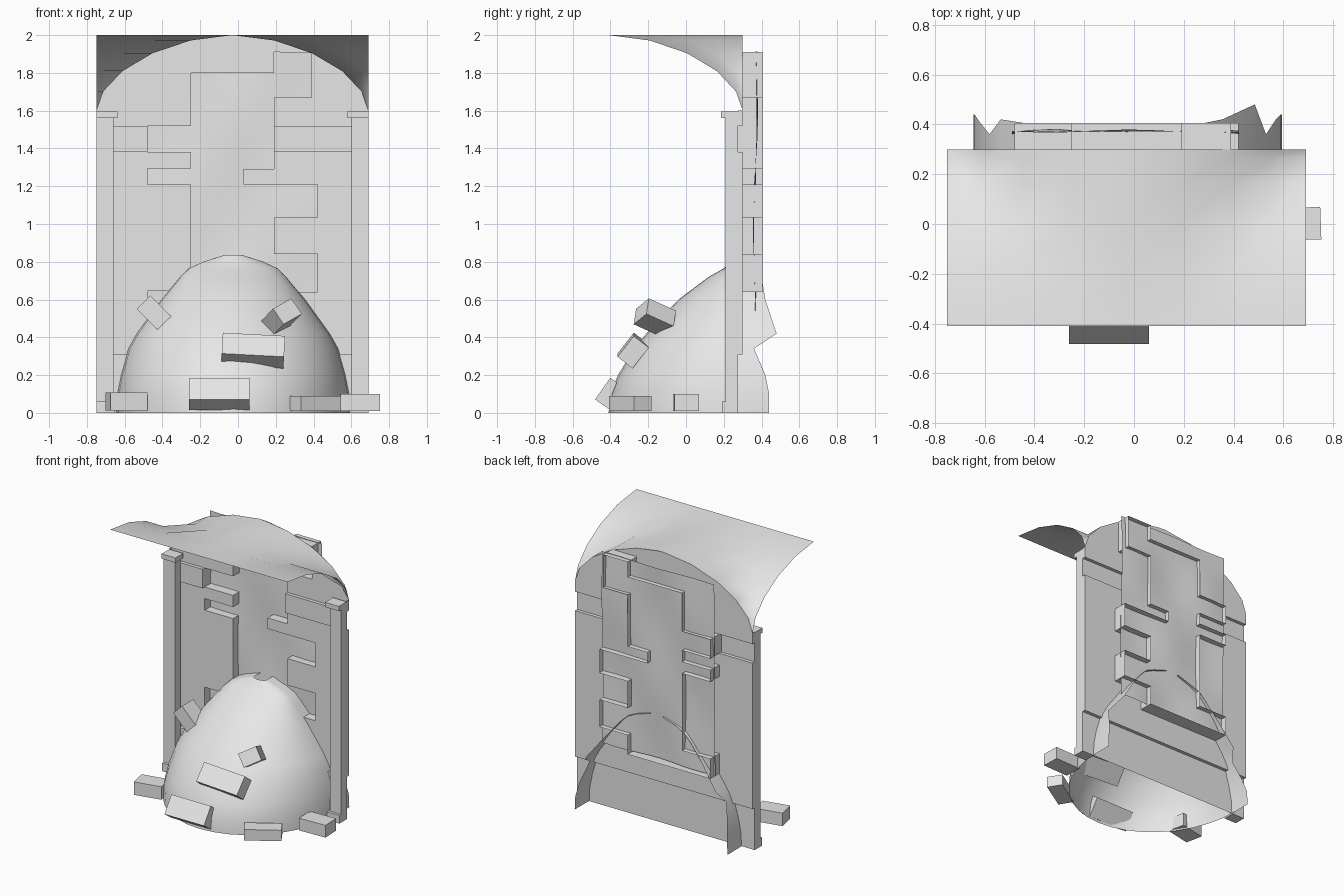
import bpy, bmesh, math
from mathutils import Matrix, Euler

if "Cube" in bpy.data.objects:
    bpy.data.objects.remove(bpy.data.objects["Cube"], do_unlink=True)

stone = bpy.data.materials.new("pale_stone")
stone.use_nodes = True
stone.diffuse_color = (0.8, 0.8, 0.8, 1)
stone.node_tree.nodes["Principled BSDF"].inputs["Base Color"].default_value = (0.8, 0.8, 0.8, 1)

CX, HALF = -0.03, 0.72      # middle and half width of the alcove
SPRING, TOP = 1.6, 2.0      # heights of the arch
FRONT, BACK = -0.41, 0.3    # depth of the vault
INSET = 0.275               # plane of the recessed wall bands
RIM = 0.405                 # rear edge of the opening's rim


def finish(name, bm, smooth=False):
    bmesh.ops.remove_doubles(bm, verts=bm.verts, dist=0.0005)
    mesh = bpy.data.meshes.new(name)
    bm.to_mesh(mesh)
    bm.free()
    mesh.materials.append(stone)
    ob = bpy.data.objects.new(name, mesh)
    bpy.context.collection.objects.link(ob)
    if smooth:
        for o in bpy.context.selected_objects:
            o.select_set(False)
        ob.select_set(True)
        bpy.context.view_layer.objects.active = ob
        bpy.ops.object.shade_smooth_by_angle(angle=math.radians(60))
    return ob


def face(bm, *points):
    return bm.faces.new([bm.verts.new(p) for p in points])


def sheet(name, rows):
    """Smooth open surface through rows of points."""
    bm = bmesh.new()
    grid = [[bm.verts.new(p) for p in row] for row in rows]
    for low, high in zip(grid, grid[1:]):
        for i in range(len(low) - 1):
            bm.faces.new((low[i], low[i + 1], high[i + 1], high[i]))
    return finish(name, bm, True)


def box(name, centre, size, turn=(0, 0, 0)):
    bm = bmesh.new()
    spin = Euler([math.radians(a) for a in turn]).to_matrix().to_4x4()
    bmesh.ops.create_cube(bm, size=1, matrix=Matrix.Translation(centre) @ spin @ Matrix.Diagonal((*size, 1)))
    return finish(name, bm)


def drop(u):
    """Fall of the vault's curve, from its crown (0) to its springing (1)."""
    power = 1.78
    return (TOP - SPRING) * (1 - max(0, 1 - min(1, abs(u)) ** power) ** (1 / power))


def arch(x):
    return TOP - drop((x - CX) / HALF)


# Groined canopy: an arch on the wall meets a quarter curve from the front edge
STEPS = 5
arch_xs = [CX - HALF * math.cos(math.pi / 2 * i / STEPS) for i in range(2 * STEPS + 1)]
rows = []
for j in range(STEPS + 1):
    u = math.sin(math.pi / 2 * j / STEPS)
    rows.append([(x, FRONT + (BACK - FRONT) * u, max(arch(x), TOP - drop(u))) for x in arch_xs])
sheet("vault_canopy", rows)

# Wall with a broken, stepped opening: x0, x1, z0, z1 of each gap
gaps = [(-0.25, 0.03, 0.5, 1.8), (0.03, 0.19, 0.5, 1.21), (0.03, 0.19, 1.29, 1.8),
        (0.19, 0.39, 1.67, 1.91), (0.19, 0.42, 1.035, 1.21), (0.19, 0.42, 0.64, 0.84),
        (-0.48, -0.25, 1.38, 1.52), (-0.48, -0.25, 1.21, 1.295), (-0.48, -0.25, 0.5, 0.645)]
xs = sorted(set([x for g in gaps for x in g[:2]] + arch_xs))
zs = sorted(set([z for g in gaps for z in g[2:]] + [0, 0.31, SPRING, TOP]))


def depth(i, k):
    """Rear plane of a wall cell, or the rim depth inside the opening."""
    x, z = (xs[i] + xs[i + 1]) / 2, (zs[k] + zs[k + 1]) / 2
    if any(a < x < b and c < z < d for a, b, c, d in gaps):
        return RIM
    return INSET if z < 0.31 or 1.38 < z < 1.52 else BACK


bm = bmesh.new()
for i in range(len(xs) - 1):
    a, b = xs[i], xs[i + 1]
    for k in range(len(zs) - 1):
        c, d = zs[k], zs[k + 1]
        if c >= max(arch(a), arch(b)):
            continue
        y = depth(i, k)
        if y != RIM:
            face(bm, (a, y, min(c, arch(a))), (b, y, min(c, arch(b))),
                 (b, y, min(d, arch(b))), (a, y, min(d, arch(a))))
        if i + 2 < len(xs) and depth(i + 1, k) != y:
            n = depth(i + 1, k)
            face(bm, (b, y, c), (b, n, c), (b, n, d), (b, y, d))
        if k + 2 < len(zs) and depth(i, k + 1) != y:
            n = depth(i, k + 1)
            face(bm, (a, y, d), (b, y, d), (b, n, d), (a, n, d))
        # Outer edges of the wall
        if y == BACK and d <= SPRING:
            for end in [x for x in (a, b) if x in (xs[0], xs[-1])]:
                face(bm, (end, INSET, c), (end, y, c), (end, y, d), (end, INSET, d))
finish("broken_wall", bm)

# Slightly warped sheet filling the opening
sheet("rear_panel", [[(-0.49 + 0.912 * i / 10,
                       0.36 + 0.013 * k / 12 + 0.012 * math.sin(i * 0.9) * math.cos(k * 0.7),
                       0.51 + 1.403 * k / 12) for i in range(11)] for k in range(13)])

# Pillars with capitals and bases
for side, label in ((-1, "right"), (1, "left")):
    edge = CX + side * HALF
    for part, width, front, low, high in (("pillar", 0.09, 0.21, 0, 1.56),
                                          ("capital", 0.113, 0.185, 1.56, 1.595),
                                          ("pillar_base", 0.1, 0.19, 0, 0.06)):
        box(f"{label}_{part}", (edge - side * width / 2, (front + INSET) / 2, (low + high) / 2),
            (width, INSET - front, high - low))

# Rubble mound: half dome whose ragged ends run on through the wall
levels = [  # height, half width, depth, run behind the wall at right and left
    (0, 0.62, 0.71, 0.14, 0.14), (0.1, 0.615, 0.70, 0.14, 0.14), (0.2, 0.595, 0.66, 0.11, 0.12),
    (0.34, 0.555, 0.575, 0.06, 0.06), (0.42, 0.51, 0.51, 0.12, 0.18), (0.6, 0.38, 0.34, 0.1, 0.12),
    (0.72, 0.28, 0.18, 0.09, 0.1), (0.765, 0.235, 0.10, 0.09, 0.09),
    (0.80, 0.16, 0.06, 0.08, 0.08), (0.835, 0.05, 0.03, 0.08, 0.08)]
rows = []
for z, w, deep, run_right, run_left in levels:
    arc = [(-0.025 - w * math.cos(math.pi * i / 18), BACK - deep * math.sin(math.pi * i / 18), z)
           for i in range(19)]
    rows.append([(-0.025 - w, BACK + run_right, z)] + arc + [(-0.025 + w, BACK + run_left, z)])
sheet("rubble_mound", rows)

# Fallen bricks: centre, size, rotation in degrees
bricks = [((-0.59, -0.16, 0.06), (0.2, 0.13, 0.095), (0, 0, 12)),
          ((-0.10, -0.40, 0.1), (0.32, 0.10, 0.14), (-35, 0, 0)),
          ((0.41, -0.295, 0.05), (0.25, 0.11, 0.08), (0, 0, 32)),
          ((0.645, 0, 0.055), (0.21, 0.13, 0.09), (0, 0, 2)),
          ((0.08, -0.28, 0.33), (0.33, 0.10, 0.14), (-38, 3, 0)),
          ((-0.44, 0.08, 0.525), (0.17, 0.13, 0.1), (0, 45, 0)),
          ((0.23, -0.165, 0.505), (0.13, 0.17, 0.1), (-25, -25, 35))]
for n, (centre, size, turn) in enumerate(bricks, 1):
    box(f"fallen_brick_{n}", centre, size, turn)
